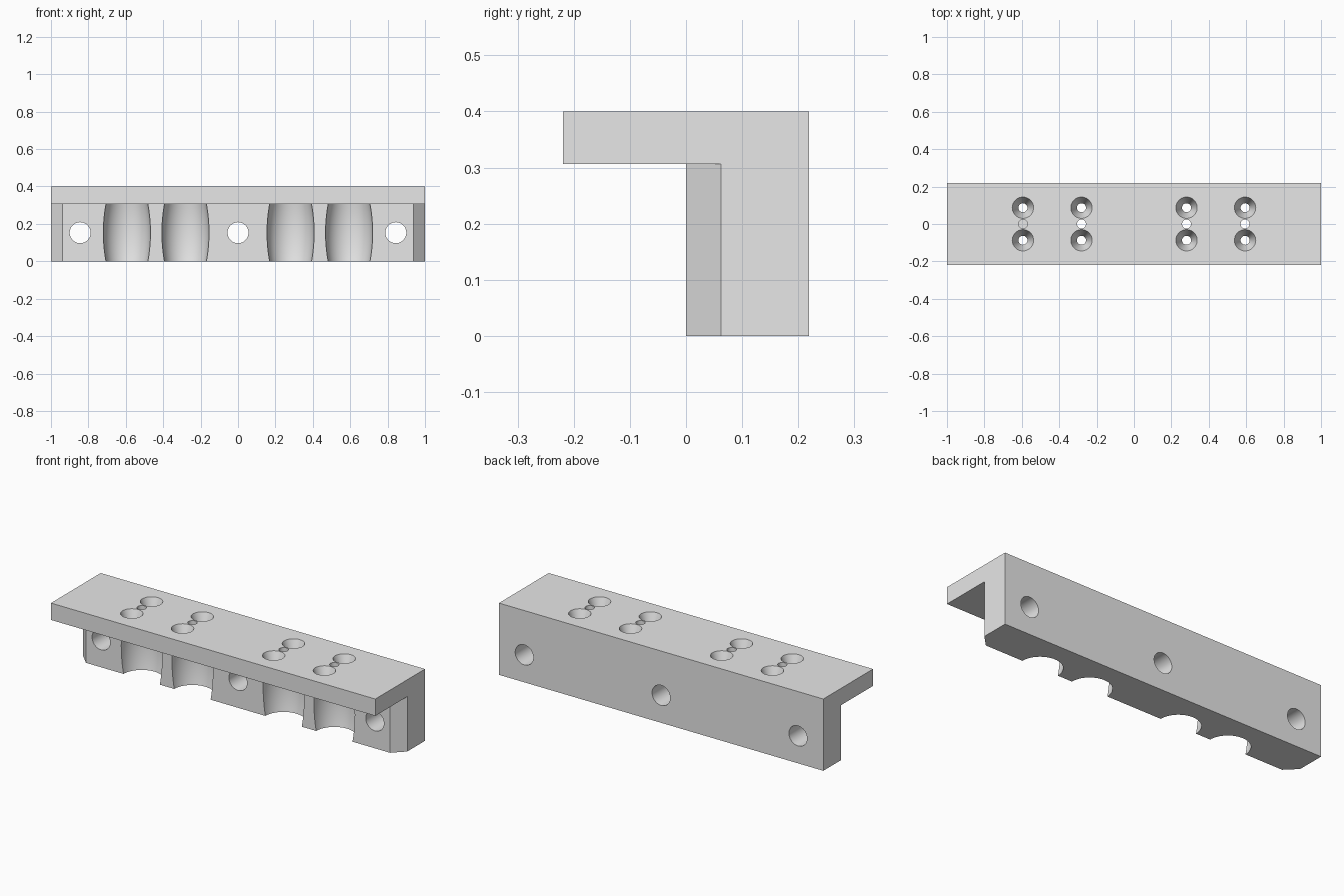
import bpy, bmesh, math
from mathutils import Matrix

cube = bpy.data.objects.get("Cube")
if cube:
    bpy.data.objects.remove(cube, do_unlink=True)

HALF_Y, HEIGHT, LEDGE = 0.219, 0.4, 0.306
CHAMFER = 0.0625
MID_Z = LEDGE / 2

grey = bpy.data.materials.new("plain grey")
grey.use_nodes = True
grey.diffuse_color = (0.8, 0.8, 0.8, 1)
grey.node_tree.nodes["Principled BSDF"].inputs["Base Color"].default_value = (0.8, 0.8, 0.8, 1)


def finish(name, bm):
    bmesh.ops.recalc_face_normals(bm, faces=bm.faces)
    mesh = bpy.data.meshes.new(name)
    bm.to_mesh(mesh)
    bm.free()
    mesh.materials.append(grey)
    obj = bpy.data.objects.new(name, mesh)
    bpy.context.collection.objects.link(obj)
    return obj


def prism(name, outline, to_3d, start, end):
    """Extrude a flat outline between two positions along its normal."""
    bm = bmesh.new()
    rings = [[bm.verts.new(to_3d(a, b, t)) for a, b in outline] for t in (start, end)]
    for ring in rings:
        bm.faces.new(ring)
    n = len(outline)
    for i in range(n):
        j = (i + 1) % n
        bm.faces.new((rings[0][i], rings[0][j], rings[1][j], rings[1][i]))
    return finish(name, bm)


def turned(name, profile, matrix, sides=64):
    """Revolve (radius, height) points round z, with closed ends."""
    bm = bmesh.new()
    rings = []
    for r, h in profile:
        angles = [2 * math.pi * k / sides for k in range(sides)]
        rings.append([bm.verts.new((r * math.cos(a), r * math.sin(a), h)) for a in angles])
    for low, high in zip(rings, rings[1:]):
        for i in range(sides):
            j = (i + 1) % sides
            bm.faces.new((low[i], low[j], high[j], high[i]))
    bm.faces.new(rings[0])
    bm.faces.new(rings[-1])
    bm.transform(matrix)
    return finish(name, bm)


# L-shaped body: overhanging shelf and thick back wall
section = [(-HALF_Y, LEDGE), (0, LEDGE), (0, 0), (HALF_Y, 0), (HALF_Y, HEIGHT), (-HALF_Y, HEIGHT)]
body = prism("bracket_block", section, lambda y, z, x: (x, y, z), -1, 1)
cutters = []

# Chamfers on the front corners of the wall, under the shelf
for s in (-1, 1):
    edge = 1 - CHAMFER
    wedge = [(s * (edge - 0.05), -0.05), (s * (edge + 0.12), 0.12), (s * (edge + 0.12), -0.05)]
    cutters.append(prism("chamfer_cutter", wedge, lambda x, y, z: (x, y, z), -0.1, LEDGE))

# Barrel-shaped grooves, each with two tapered holes and a small centre hole
barrel = [(0.112, -0.05), (0.112, 0)]
for k in range(1, 17):
    t = k / 16
    barrel.append((0.112 + 0.014 * (1 - (2 * t - 1) ** 2), LEDGE * t))
slope = (0.057 - 0.024) / (HEIGHT - LEDGE)
taper = [(0.024 - 0.01 * slope, LEDGE - 0.01), (0.057 + 0.02 * slope, HEIGHT + 0.02)]
pin = [(0.024, LEDGE - 0.02), (0.024, HEIGHT + 0.02)]
for x in (-0.594, -0.281, 0.281, 0.594):
    cutters.append(turned("groove_cutter", barrel, Matrix.Translation((x, 0, 0))))
    for y in (-0.087, 0.087):
        cutters.append(turned("taper_cutter", taper, Matrix.Translation((x, y, 0)), 48))
    cutters.append(turned("pin_cutter", pin, Matrix.Translation((x, 0, 0)), 32))

# Bolt holes through the wall
for x in (-0.844, 0, 0.844):
    place = Matrix.Translation((x, 0, MID_Z)) @ Matrix.Rotation(math.pi / 2, 4, "X")
    cutters.append(turned("bolt_cutter", [(0.056, -0.3), (0.056, 0.1)], place, 48))

# Cut everything, then remove the cutters
bpy.context.view_layer.objects.active = body
for cutter in cutters:
    cutter.hide_render = True
    mod = body.modifiers.new("cut", "BOOLEAN")
    mod.operation = "DIFFERENCE"
    mod.solver = "EXACT"
    mod.object = cutter
    bpy.ops.object.modifier_apply(modifier=mod.name)
for cutter in cutters:
    bpy.data.objects.remove(cutter, do_unlink=True)

# Smooth the round walls, keep the edges sharp
for obj in bpy.context.selected_objects:
    obj.select_set(False)
body.select_set(True)
bpy.ops.object.shade_smooth_by_angle(angle=math.radians(30))
